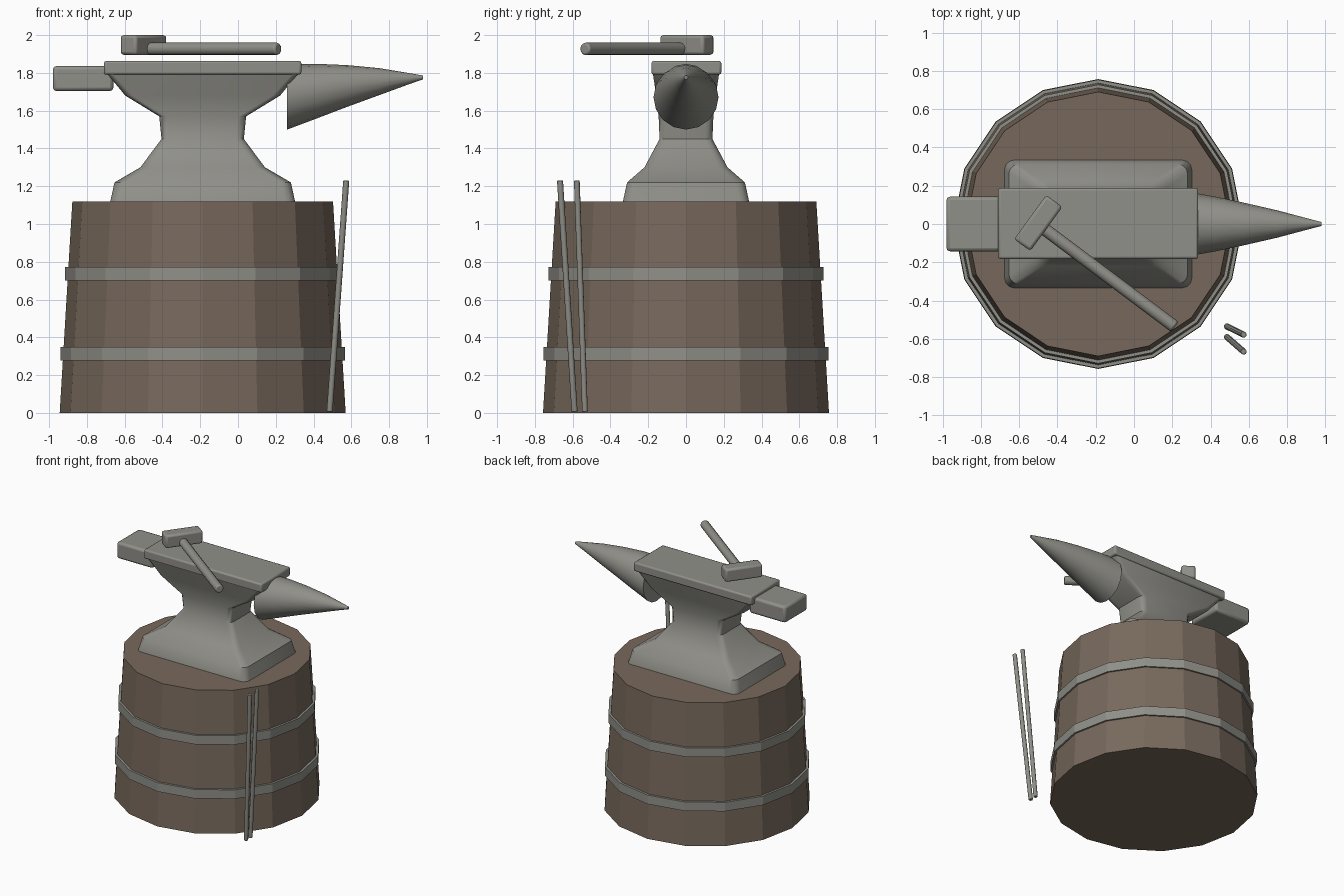
import bpy, bmesh, math
from mathutils import Vector

if "Cube" in bpy.data.objects:
    bpy.data.objects.remove(bpy.data.objects["Cube"])


def material(name, rgb):
    m = bpy.data.materials.new(name)
    m.diffuse_color = (*rgb, 1)
    m.use_nodes = True
    m.node_tree.nodes["Principled BSDF"].inputs["Base Color"].default_value = m.diffuse_color
    return m


WOOD = material("stump brown", (0.185, 0.140, 0.107))
IRON = material("iron grey", (0.280, 0.277, 0.250))
CX = -0.187  # shared axis of stump and anvil body


def finish(name, bm, mat, smooth=None, bevel=0):
    bmesh.ops.recalc_face_normals(bm, faces=bm.faces)
    me = bpy.data.meshes.new(name)
    bm.to_mesh(me)
    bm.free()
    me.materials.append(mat)
    ob = bpy.data.objects.new(name, me)
    bpy.context.collection.objects.link(ob)
    if bevel:
        b = ob.modifiers.new("bevel", 'BEVEL')
        b.width, b.segments, b.limit_method = bevel, 2, 'ANGLE'
        b.angle_limit = math.radians(50)
    if smooth:
        bpy.ops.object.select_all(action='DESELECT')
        ob.select_set(True)
        bpy.context.view_layer.objects.active = ob
        bpy.ops.object.shade_smooth_by_angle(angle=math.radians(smooth))
    return ob


def loft(name, rings, mat, smooth=None, bevel=0, closed=False):
    """Skin a list of point rings; cap the ends, or join them if closed."""
    bm = bmesh.new()
    vs = [[bm.verts.new(p) for p in r] for r in rings]
    n = len(vs[0])
    pairs = list(zip(vs, vs[1:])) + ([(vs[-1], vs[0])] if closed else [])
    for a, b in pairs:
        for i in range(n):
            j = (i + 1) % n
            bm.faces.new((a[i], a[j], b[j], b[i]))
    if not closed:
        bm.faces.new(vs[0])
        bm.faces.new(vs[-1])
    return finish(name, bm, mat, smooth, bevel)


def circle(r, z, n=16):
    return [(CX + r * math.cos(2 * math.pi * i / n), r * math.sin(2 * math.pi * i / n), z)
            for i in range(n)]


def rounded_rect(hx, hy, z, r, seg=3):
    pts = []
    for k, (sx, sy) in enumerate(((1, 1), (-1, 1), (-1, -1), (1, -1))):
        for s in range(seg + 1):
            a = math.pi / 2 * (k + s / seg)
            pts.append((CX + sx * (hx - r) + r * math.cos(a),
                        sy * (hy - r) + r * math.sin(a), z))
    return pts


def box(name, center, size, angle=0, bevel=0.018):
    bm = bmesh.new()
    bmesh.ops.create_cube(bm, size=1)
    bmesh.ops.scale(bm, vec=size, verts=bm.verts)
    ob = finish(name, bm, IRON, 35, bevel)
    ob.location = center
    ob.rotation_euler.z = angle
    return ob


def rod(name, p, q, r, n, bevel):
    p, q = Vector(p), Vector(q)
    bm = bmesh.new()
    bmesh.ops.create_cone(bm, cap_ends=True, segments=n, radius1=r, radius2=r,
                          depth=(q - p).length)
    ob = finish(name, bm, IRON, 50, bevel)
    ob.location = (p + q) / 2
    ob.rotation_mode = 'QUATERNION'
    ob.rotation_quaternion = (q - p).to_track_quat('Z', 'Y')
    return ob


# Wooden stump and its two iron hoops
loft("stump", [circle(0.757, 0), circle(0.69, 1.12)], WOOD)
for name, r, z0, z1 in (("lower_hoop", 0.754, 0.278, 0.35), ("upper_hoop", 0.728, 0.70, 0.773)):
    loft(name, [circle(r, z0), circle(r, z1), circle(r - 0.05, z1), circle(r - 0.05, z0)],
         IRON, closed=True)

# Anvil body: half length, half width, height, corner radius
body = [(0.49, 0.335, 1.115, 0.05), (0.467, 0.312, 1.22, 0.05), (0.33, 0.22, 1.30, 0.045),
        (0.218, 0.14, 1.45, 0.04), (0.23, 0.145, 1.57, 0.04), (0.41, 0.158, 1.68, 0.04),
        (0.505, 0.175, 1.795, 0.03)]
loft("anvil_body", [rounded_rect(*s) for s in body], IRON, 40)

# Face plate and heel
box("anvil_face", (CX, 0.002, 1.827), (1.045, 0.37, 0.073), bevel=0.012)
box("anvil_heel", (-0.82, 0, 1.77), (0.32, 0.285, 0.132))

# Horn: x, centre height, radius
horn = [(0.26, 1.672, 0.172), (0.42, 1.704, 0.144), (0.58, 1.731, 0.110),
        (0.75, 1.754, 0.071), (0.90, 1.769, 0.031), (0.98, 1.776, 0.010)]
loft("anvil_horn", [[(x, r * math.cos(math.pi * i / 8), z + r * math.sin(math.pi * i / 8))
                     for i in range(16)] for x, z, r in horn], IRON, 40)

# Hammer lying on the face
box("hammer_head", (-0.50, 0.005, 1.948), (0.285, 0.105, 0.104), math.radians(54), 0.015)
rod("hammer_handle", (-0.47, -0.025, 1.927), (0.213, -0.537, 1.927), 0.033, 12, 0.01)

# Two iron rods leaning by the stump
rod("outer_rod", (0.485, -0.59, 0.007), (0.573, -0.667, 1.23), 0.016, 8, 0.003)
rod("inner_rod", (0.485, -0.535, 0.007), (0.573, -0.578, 1.23), 0.016, 8, 0.003)
